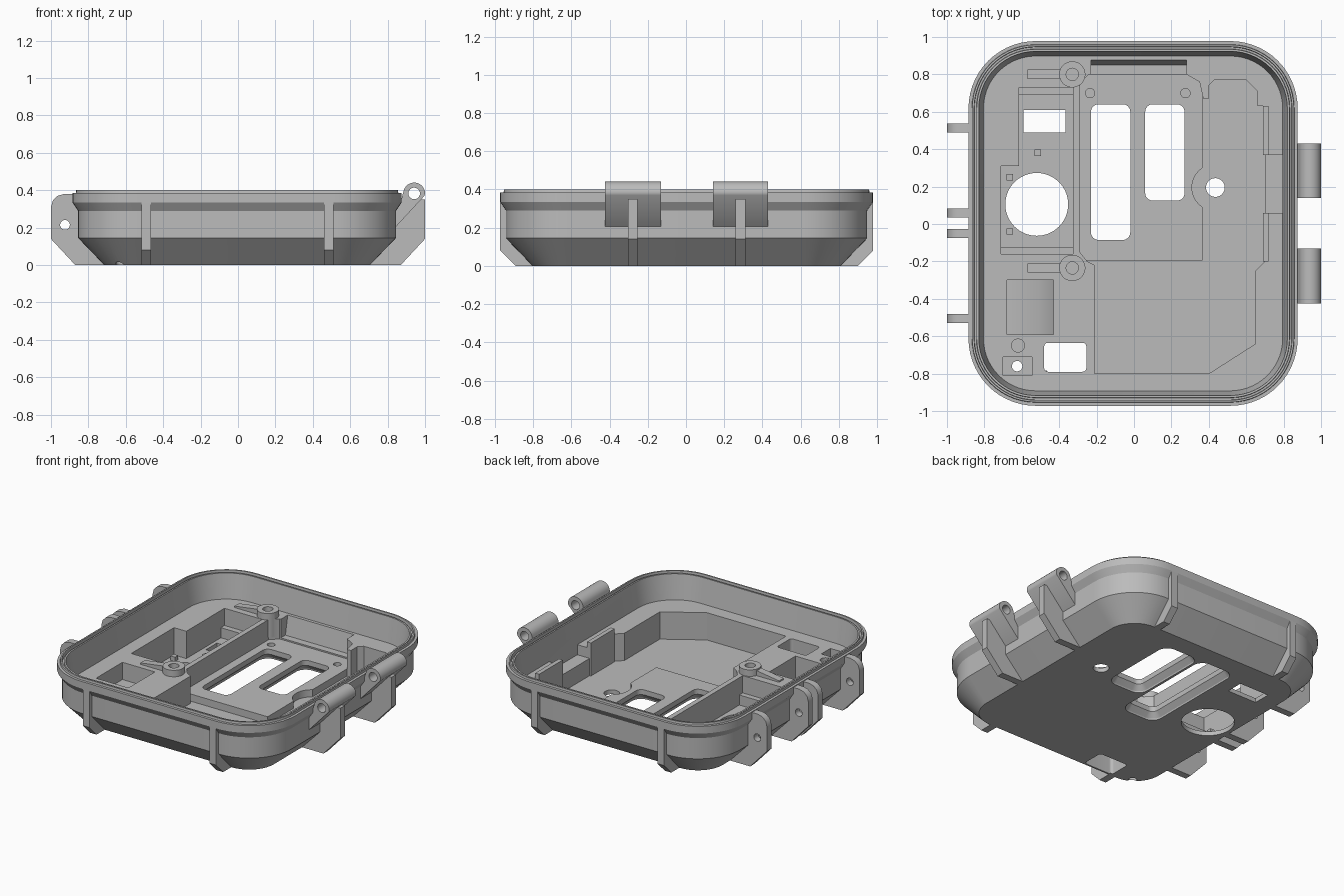
import bpy, bmesh, math
from math import cos, sin, pi, radians

cube = bpy.data.objects.get("Cube")
if cube:
    bpy.data.objects.remove(cube, do_unlink=True)

grey = bpy.data.materials.new("plain grey")
grey.use_nodes = True
COLOR = (0.5, 0.5, 0.5, 1)
grey.diffuse_color = COLOR
grey.node_tree.nodes["Principled BSDF"].inputs["Base Color"].default_value = COLOR


# ---- helpers ----
def loft(name, rings, axis="z"):
    """Closed solid through rings of (2D points, position along axis)."""
    bm = bmesh.new()
    place = {"z": lambda a, b, t: (a, b, t),
             "y": lambda a, b, t: (a, t, b),
             "x": lambda a, b, t: (t, a, b)}[axis]
    loops = [[bm.verts.new(place(a, b, t)) for a, b in pts] for pts, t in rings]
    n = len(loops[0])
    for low, high in zip(loops, loops[1:]):
        for i in range(n):
            j = (i + 1) % n
            bm.faces.new((low[i], low[j], high[j], high[i]))
    bm.faces.new(loops[0][::-1])
    bm.faces.new(loops[-1])
    bmesh.ops.recalc_face_normals(bm, faces=bm.faces)
    mesh = bpy.data.meshes.new(name)
    bm.to_mesh(mesh)
    bm.free()
    mesh.materials.append(grey)
    ob = bpy.data.objects.new(name, mesh)
    bpy.context.collection.objects.link(ob)
    return ob


def prism(name, pts, lo, hi, axis="z"):
    return loft(name, [(pts, lo), (pts, hi)], axis)


def circle(cx, cy, r, n=40):
    return [(cx + r * cos(2 * pi * i / n), cy + r * sin(2 * pi * i / n)) for i in range(n)]


def rect(x0, x1, y0, y1, r=0.0, n=8):
    if r == 0:
        return [(x0, y0), (x1, y0), (x1, y1), (x0, y1)]
    corners = [(x1 - r, y1 - r), (x0 + r, y1 - r), (x0 + r, y0 + r), (x1 - r, y0 + r)]
    return [(cx + r * cos(pi / 2 * (k + i / n)), cy + r * sin(pi / 2 * (k + i / n)))
            for k, (cx, cy) in enumerate(corners) for i in range(n + 1)]


def combine(target, tool, operation="DIFFERENCE"):
    mod = target.modifiers.new("combine", "BOOLEAN")
    mod.operation, mod.object, mod.solver = operation, tool, "EXACT"
    bpy.context.view_layer.objects.active = target
    bpy.ops.object.modifier_apply(modifier=mod.name)
    bpy.data.objects.remove(tool, do_unlink=True)


def cut(target, pts, lo, hi, axis="z"):
    combine(target, prism("cutter", pts, lo, hi, axis))


SHELF, FLOOR, DECK, OVER = 0.22, 0.03, 0.08, 0.6

# ---- tray shell: (inset from rim, height) ----
profile = [(0.17, 0), (0.03, 0.145), (0.03, 0.29), (0, 0.335), (0, 0.385), (0.018, 0.385),
           (0.02, 0.4), (0.03, 0.4), (0.032, 0.375), (0.042, 0.375), (0.044, 0.39),
           (0.055, 0.39), (0.08, SHELF)]
body = loft("tray_body", [(rect(-0.885 + d, 0.875 - d, -0.972 + d, 0.978 - d, 0.36 - d, 14), z)
                          for d, z in profile])

# ---- main well, back notch and side alcove ----
cut(body, [(-0.21, -0.80), (0.40, -0.80), (0.65, -0.64), (0.65, -0.25), (0.70, -0.20),
           (0.70, 0.63), (0.66, 0.63), (0.66, 0.71), (0.60, 0.77), (0.43, 0.77), (0.40, 0.74),
           (0.40, 0.67), (0.37, 0.67), (0.35, 0.76), (0.28, 0.80), (-0.24, 0.80),
           (-0.29, 0.75), (-0.29, -0.15), (-0.25, -0.20), (-0.21, -0.22)], FLOOR, OVER)
cut(body, [(0.75, 0.09), (0.85, 0.09), (0.88, 0.24), (0.75, 0.24)], -0.23, 0.28, "x")
cut(body, rect(0.68, 0.795, 0.06, 0.37), 0.15, OVER)

# ---- switch recess, ramped pocket, small pockets ----
cut(body, [(-0.615, 0.73), (-0.615, 0.31), (-0.71, 0.31), (-0.71, -0.16),
           (-0.325, -0.16), (-0.325, 0.73)], FLOOR, OVER)
cut(body, [(-0.68, 0.1), (-0.51, 0.1), (-0.43, 0.055), (-0.43, 0.3), (-0.68, 0.3)],
    -0.59, -0.30, "y")
cut(body, rect(-0.70, -0.545, -0.81, -0.71), 0.16, OVER)
cut(body, circle(-0.62, -0.65, 0.035), 0.15, OVER)

# ---- board deck with a round relief ----
deck = prism("deck", rect(-0.305, 0.365, -0.195, 0.81), 0.02, DECK)
cut(deck, circle(0.435, 0.195, 0.125), 0, 0.2)
combine(body, deck, "UNION")
for x in (-0.235, 0.275):
    cut(body, circle(x, 0.70, 0.025, 24), 0.05, 0.2)

# ---- round bosses with wedge arms ----
for y in (0.80, -0.235):
    combine(body, prism("boss", circle(-0.33, y, 0.07), 0.1, 0.265), "UNION")
    combine(body, prism("boss_arm", [(-0.57, 0.19), (-0.36, 0.19), (-0.36, 0.26),
                                     (-0.57, 0.23)], y - 0.025, y + 0.025, "y"), "UNION")
    cut(body, circle(-0.33, y, 0.033, 24), 0.08, OVER)

# ---- openings through the floor ----
for x0, x1, y0, y1 in ((-0.23, -0.02, -0.085, 0.64), (0.06, 0.27, 0.125, 0.64)):
    rings = [(rect(x0 - g, x1 + g, y0 - g, y1 + g, 0.04 + g), z)
             for g, z in ((0.035, -0.02), (0.03, 0.01), (0, 0.045), (0, OVER))]
    combine(body, loft("slot_cutter", rings))
for outline in (circle(-0.52, 0.105, 0.168, 64), rect(-0.59, -0.365, 0.49, 0.61),
                rect(-0.48, -0.255, -0.79, -0.635, 0.02), circle(0.435, 0.195, 0.05),
                circle(-0.625, -0.76, 0.028, 24)):
    cut(body, outline, -0.1, OVER)

parts = [body]

# ---- upright walls beside the alcove ----
for y0, y1 in ((-0.20, 0.06), (0.37, 0.63)):
    parts.append(prism("alcove_wall", rect(0.69, 0.72, y0, y1), 0.025, 0.26))

# ---- recess ledges and locating pegs ----
for x0, y0, y1 in ((-0.62, 0.69, 0.735), (-0.715, -0.165, -0.122)):
    parts.append(prism("recess_ledge", rect(x0, -0.32, y0, y1), 0.025, 0.1))
for x, y in ((-0.665, 0.25), (-0.665, -0.04), (-0.515, 0.38)):
    parts.append(prism("locating_peg", rect(x - 0.017, x + 0.017, y - 0.017, y + 0.017),
                       0.025, 0.06))

# ---- ribs on the front and back ----
for side, edge in ((-1, 0.972), (1, 0.978)):
    outline = [(edge, 0.34), (edge, 0.08), (edge - 0.08, 0), (edge - 0.19, 0),
               (edge - 0.04, 0.145), (edge - 0.04, 0.34)]
    for x in (-0.49, 0.485):
        parts.append(prism("wall_rib", [(side * a, b) for a, b in outline],
                           x - 0.025, x + 0.025, "x"))

# ---- hinges: wide knuckle on a narrow rib ----
knuckle = [(0.835, 0.195), (0.997, 0.37)]
knuckle += [(0.942 + 0.058 * cos(radians(a)), 0.383 + 0.058 * sin(radians(a)))
            for a in range(0, 171, 10)]
knuckle += [(0.87, 0.34), (0.835, 0.29)]
rib = [(0.835, 0.3), (0.9, 0.35), (1, 0.35), (1, 0.14), (0.87, 0), (0.69, 0), (0.835, 0.145)]
for y0, y1 in ((0.14, 0.43), (-0.425, -0.13)):
    mid = (y0 + y1) / 2
    hinge = prism("hinge_knuckle", knuckle, y0, y1, "y")
    support = prism("hinge_rib", rib, mid - 0.025, mid + 0.025, "y")
    for ob in (hinge, support):
        cut(ob, circle(0.942, 0.383, 0.031, 24), -1, 1, "y")
        parts.append(ob)

# ---- latch lugs ----
lug = [(-0.87, 0.38), (-0.93, 0.38), (-0.965, 0.37), (-0.99, 0.345), (-1, 0.31), (-1, 0.14),
       (-0.87, 0), (-0.70, 0), (-0.845, 0.145), (-0.845, 0.3), (-0.87, 0.33)]
for y in (0.513, 0.058, -0.05, -0.505):
    ob = prism("latch_lug", lug, y - 0.024, y + 0.024, "y")
    cut(ob, circle(-0.925, 0.215, 0.026, 24), -1, 1, "y")
    parts.append(ob)

# ---- shading ----
bpy.ops.object.select_all(action="DESELECT")
for ob in parts:
    ob.select_set(True)
bpy.context.view_layer.objects.active = body
bpy.ops.object.shade_smooth_by_angle(angle=radians(30))
